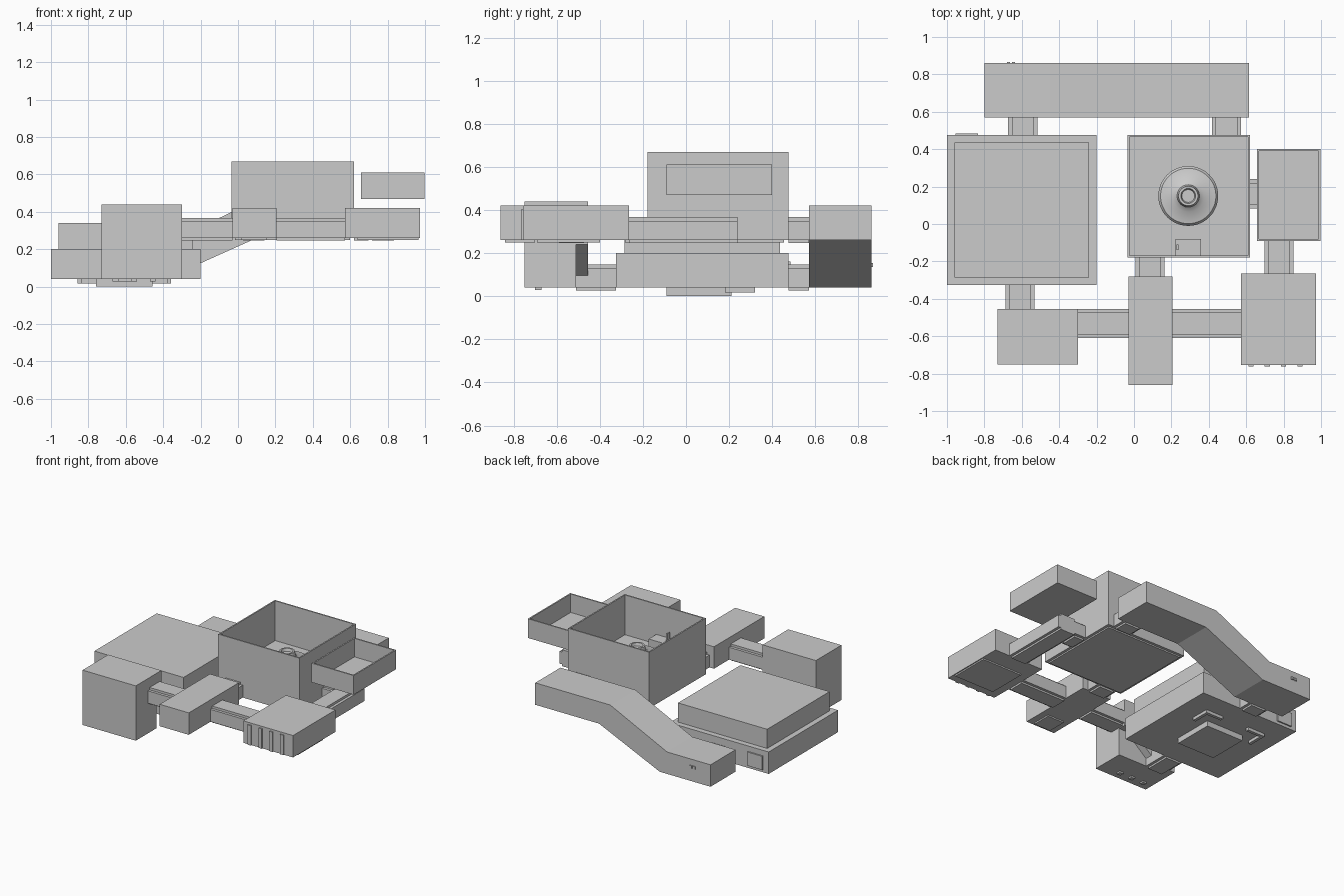
import bpy, bmesh, math

if "Cube" in bpy.data.objects:
    bpy.data.objects.remove(bpy.data.objects["Cube"])


def mesh_object(name, bm):
    bmesh.ops.recalc_face_normals(bm, faces=bm.faces)
    me = bpy.data.meshes.new(name)
    bm.to_mesh(me)
    bm.free()
    ob = bpy.data.objects.new(name, me)
    bpy.context.collection.objects.link(ob)
    return ob


def prism(name, pts, axis, a, b):
    """Extrude a closed 2D outline along one axis from a to b."""
    bm = bmesh.new()

    def place(u, v, w):
        return {'x': (w, u, v), 'y': (u, w, v), 'z': (u, v, w)}[axis]
    f = bm.faces.new([bm.verts.new(place(u, v, a)) for u, v in pts])
    g = bmesh.ops.extrude_face_region(bm, geom=[f])
    d = place(0, 0, b - a)
    bmesh.ops.translate(bm, vec=d, verts=[v for v in g['geom'] if isinstance(v, bmesh.types.BMVert)])
    return mesh_object(name, bm)


def box(name, x0, x1, y0, y1, z0, z1):
    return prism(name, [(x0, y0), (x1, y0), (x1, y1), (x0, y1)], 'z', z0, z1)


def tray(name, x0, x1, y0, y1, z0, z1, floor, t=0.01):
    """Open-topped box with thin walls and a floor at the given height."""
    bm = bmesh.new()

    def ring(i, z):
        return [bm.verts.new(p) for p in ((x0 + i, y0 + i, z), (x1 - i, y0 + i, z),
                                          (x1 - i, y1 - i, z), (x0 + i, y1 - i, z))]
    rings = [ring(0, z0), ring(0, z1), ring(t, z1), ring(t, floor)]
    for r, s in zip(rings, rings[1:]):
        for i in range(4):
            bm.faces.new((r[i], r[(i + 1) % 4], s[(i + 1) % 4], s[i]))
    bm.faces.new(rings[0])
    bm.faces.new(rings[-1])
    return mesh_object(name, bm)


def corridor(name, axis, c, a, b, z):
    """Passage with a narrower raised cap and a sunken floor channel."""
    w, n = 0.078, 0.058
    half = [(n, -0.013), (n, 0), (w, 0), (w, 0.09), (n, 0.09), (n, 0.107)]
    pts = [(c + u, z + v) for u, v in half] + [(c - u, z + v) for u, v in reversed(half)]
    return prism(name, pts, axis, a, b)


LOW, HIGH = 0.04, 0.26

# Large low hall with a raised ceiling block and a pit in its floor
box("hall_lower", -1, -0.2, -0.325, 0.475, LOW, 0.2)
box("hall_upper", -0.96, -0.24, -0.285, 0.435, 0.2, 0.34)
box("hall_pit", -0.76, -0.457, -0.09, 0.21, 0, LOW)
for s, side in ((1, "right"), (-1, "left")):
    x, xi, xo = -0.608 + s * 0.25, -0.608 + s * 0.228, -0.608 + s * 0.11
    prism("hall_floor_groove_" + side,
          [(x, 0.18), (x, 0.32), (xo, 0.32), (xo, 0.298), (xi, 0.298), (xi, 0.18)], 'z', 0.018, LOW)
box("hall_back_panel", -0.955, -0.835, 0.475, 0.485, 0.06, 0.16)

# Tall corner room, with a rear gallery carried on a ramp
box("stair_room", -0.73, -0.3, -0.75, -0.51, LOW, 0.44)
prism("stair_room_gallery", [(-0.73, LOW), (-0.6, LOW), (-0.36, 0.24), (-0.3, 0.24), (-0.3, 0.44), (-0.73, 0.44)],
      'y', -0.51, -0.455)
for i in range(3):
    box("stair_room_floor_stud_%d" % i, -0.67 + i * 0.1, -0.64 + i * 0.1, -0.7, -0.67, 0.028, LOW)

# Long narrow room at the front
box("gallery_room", -0.03, 0.205, -0.86, -0.28, HIGH, 0.42)
box("gallery_floor_pit", 0.02, 0.155, -0.84, -0.7, 0.25, HIGH)

# Right front room with pilasters on its face
box("right_room", 0.572, 0.973, -0.755, -0.265, HIGH, 0.42)
box("right_room_floor_pit", 0.64, 0.965, -0.69, -0.4, 0.25, HIGH)
for i in range(4):
    x = 0.612 + i * 0.087
    box("right_room_pilaster_%d" % i, x, x + 0.027, -0.763, -0.755, HIGH, 0.405)

# Open-topped square court
tray("court", -0.035, 0.62, -0.178, 0.475, HIGH, 0.67, 0.38)
box("court_floor_slab", -0.015, 0.6, -0.158, 0.455, 0.25, HIGH)
box("court_ledge", 0.222, 0.357, -0.172, -0.08, 0.38, 0.45)
box("court_ledge_post", 0.228, 0.238, -0.14, -0.11, 0.45, 0.51)

# Round dome in the court, turned from a profile
profile = [(0.16, 0.38), (0.16, 0.43), (0.148, 0.445), (0.085, 0.455), (0.06, 0.475),
           (0.052, 0.51), (0.04, 0.51), (0.034, 0.49), (0.0, 0.49)]
bm = bmesh.new()
vs = [bm.verts.new((0.29 + r, 0.15, z)) for r, z in profile]
es = [bm.edges.new(p) for p in zip(vs, vs[1:])]
bmesh.ops.spin(bm, geom=vs + es, cent=(0.29, 0.15, 0), axis=(0, 0, 1),
               angle=math.tau, steps=48, use_duplicate=False)
bmesh.ops.remove_doubles(bm, verts=bm.verts, dist=0.0005)
dome = mesh_object("court_dome", bm)
bpy.context.view_layer.objects.active = dome
dome.select_set(True)
bpy.ops.object.shade_smooth_by_angle()

# Floating open-topped box
tray("floating_court", 0.657, 0.997, -0.09, 0.4, 0.47, 0.61, 0.475)

# Long back passage that slopes from the low level to the high level
prism("back_passage", [(-0.8, LOW), (-0.39, LOW), (0.1, HIGH), (0.615, HIGH),
                       (0.615, 0.42), (0.01, 0.42), (-0.45, 0.2), (-0.8, 0.2)], 'y', 0.57, 0.86)
for i in range(2):
    x = -0.68 + i * 0.027
    box("back_passage_button_%d" % i, x, x + 0.018, 0.86, 0.867, 0.135, 0.155)

# Connecting corridors
corridor("corridor_hall_stair", 'y', -0.61, -0.51, -0.325, LOW)
corridor("corridor_hall_back", 'y', -0.595, 0.475, 0.57, LOW)
corridor("corridor_court_back", 'y', 0.495, 0.475, 0.57, HIGH)
corridor("corridor_court_gallery", 'y', 0.085, -0.28, -0.178, HIGH)
corridor("corridor_stair_gallery", 'x', -0.532, -0.3, -0.03, HIGH)
corridor("corridor_gallery_right", 'x', -0.532, 0.205, 0.572, HIGH)
corridor("corridor_right_bend", 'y', 0.775, -0.265, 0.24, HIGH)
corridor("corridor_bend_court", 'x', 0.162, 0.62, 0.698, HIGH)
